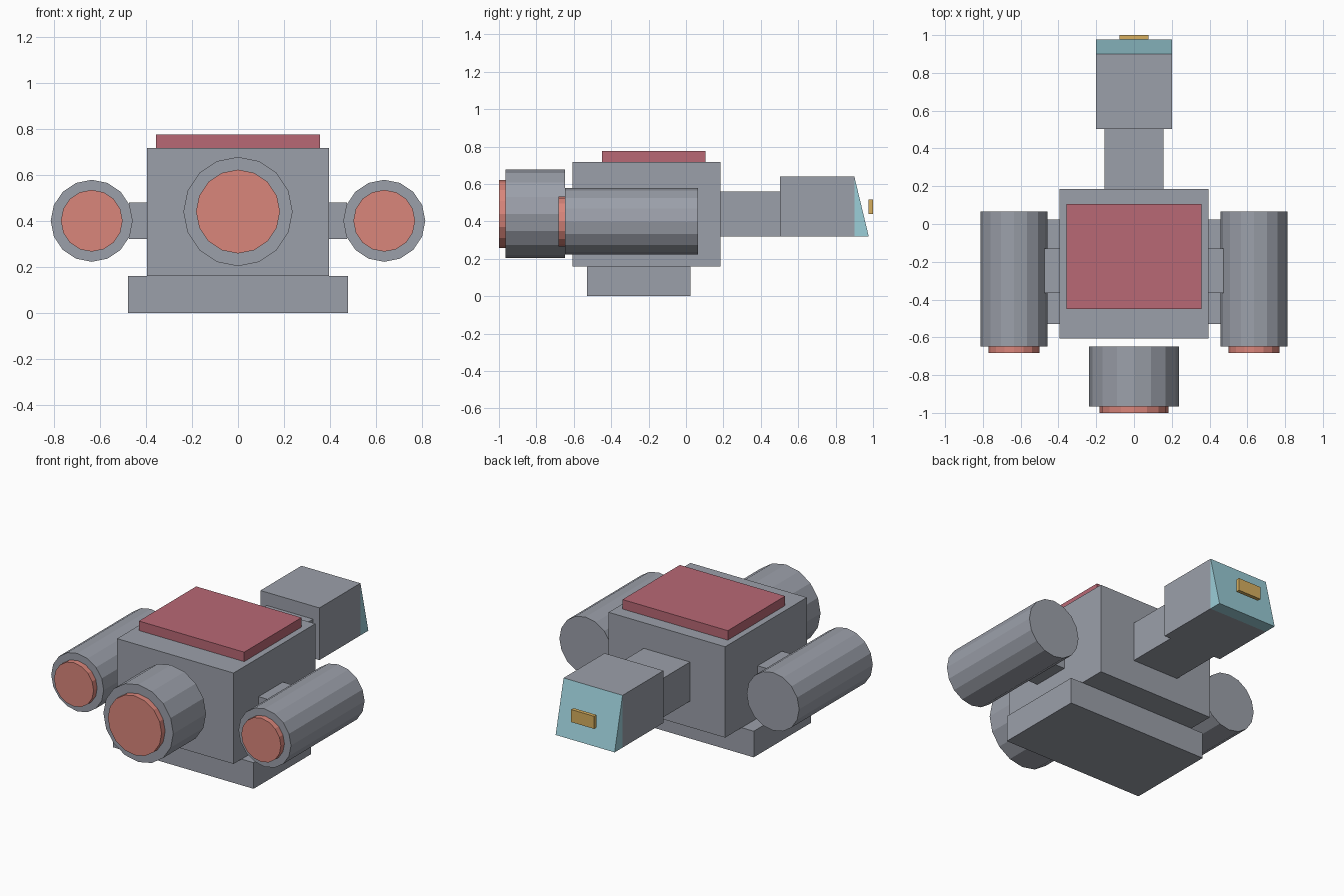
import bpy, bmesh, math
from mathutils import Matrix, Vector

cube = bpy.data.objects.get("Cube")
if cube:
    bpy.data.objects.remove(cube, do_unlink=True)


def material(name, r, g, b):
    m = bpy.data.materials.new(name)
    m.use_nodes = True
    m.diffuse_color = (r, g, b, 1)
    bsdf = next(n for n in m.node_tree.nodes if n.type == "BSDF_PRINCIPLED")
    bsdf.inputs["Base Color"].default_value = (r, g, b, 1)
    return m


grey = material("hull grey", 0.33, 0.35, 0.40)
crimson = material("crimson", 0.48, 0.138, 0.178)
coral = material("coral", 0.70, 0.238, 0.198)
cyan = material("pale cyan", 0.33, 0.62, 0.69)
yellow = material("ochre", 0.68, 0.43, 0.114)


def finish(name, bm, mat):
    bmesh.ops.recalc_face_normals(bm, faces=bm.faces)
    mesh = bpy.data.meshes.new(name)
    bm.to_mesh(mesh)
    bm.free()
    mesh.materials.append(mat)
    obj = bpy.data.objects.new(name, mesh)
    bpy.context.collection.objects.link(obj)
    return obj


def box(name, half_x, y, z, mat, top_back=None):
    """Box centred on x; top_back moves the upper rear edge to make a wedge."""
    bm = bmesh.new()
    bmesh.ops.create_cube(bm, size=1)
    for v in bm.verts:
        upper, rear = v.co.z > 0, v.co.y > 0
        back = top_back if upper and top_back is not None else y[1]
        v.co = Vector((math.copysign(half_x, v.co.x),
                       back if rear else y[0], z[1] if upper else z[0]))
    if top_back is not None:
        bmesh.ops.remove_doubles(bm, verts=bm.verts, dist=0.0001)
    return finish(name, bm, mat)


def drum(name, x, z, radius, y, mat):
    """Sixteen-sided cylinder lying along y."""
    bm = bmesh.new()
    spin = (Matrix.Translation((x, sum(y) / 2, z))
            @ Matrix.Rotation(math.pi / 2, 4, "X"))
    bmesh.ops.create_cone(bm, cap_ends=True, segments=16, radius1=radius,
                          radius2=radius, depth=y[1] - y[0], matrix=spin)
    return finish(name, bm, mat)


# Central body
box("base", 0.477, (-0.53, 0.025), (0, 0.16), grey)
box("body", 0.395, (-0.607, 0.185), (0.16, 0.717), grey)
box("roof_plate", 0.357, (-0.45, 0.105), (0.717, 0.775), crimson)
box("side_strut", 0.473, (-0.365, -0.13), (0.32, 0.48), grey)

# Nose drum and its lens
drum("nose_drum", 0, 0.44, 0.237, (-0.965, -0.648), grey)
drum("nose_lens", 0, 0.44, 0.182, (-1, -0.965), coral)

# Side pods
for side, x in (("left", 0.635), ("right", -0.635)):
    drum(side + "_pod", x, 0.4, 0.178, (-0.648, 0.065), grey)
    drum(side + "_pod_lens", x, 0.4, 0.134, (-0.683, -0.648), coral)

# Rear boom, block, sloped window and light
box("rear_boom", 0.157, (0.185, 0.503), (0.32, 0.56), grey)
box("rear_block", 0.2, (0.503, 0.9), (0.32, 0.64), grey)
box("rear_window", 0.2, (0.9, 0.977), (0.32, 0.64), cyan, top_back=0.9)
box("rear_light", 0.078, (0.977, 1), (0.44, 0.517), yellow)
